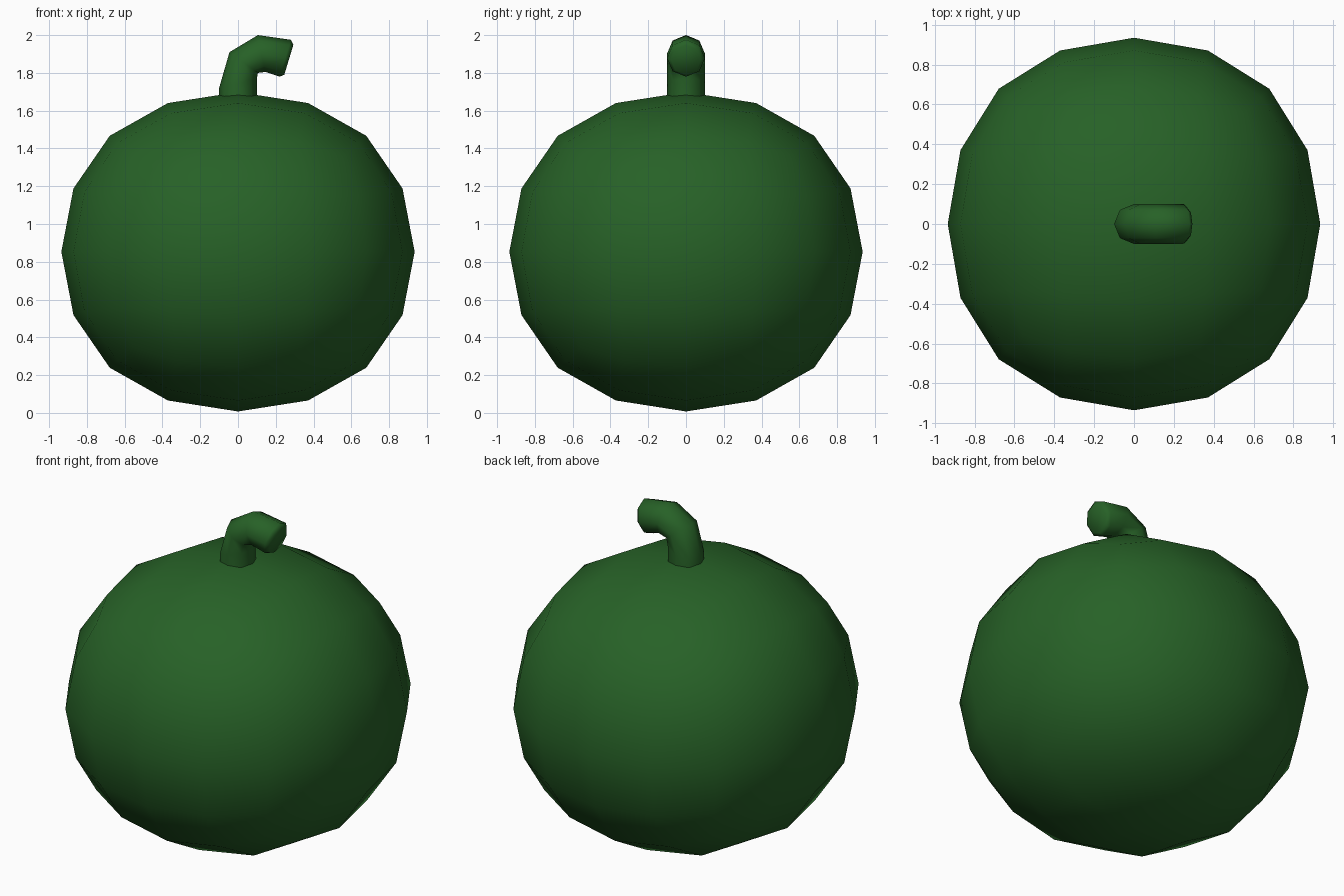
import bpy, bmesh, math
from mathutils import Vector

old = bpy.data.objects.get("Cube")
if old:
    bpy.data.objects.remove(old, do_unlink=True)

# One dark green for the whole model
green = bpy.data.materials.new("dark_green")
green.use_nodes = True
colour = (0.02, 0.12, 0.02, 1)
green.diffuse_color = colour
green.node_tree.nodes["Principled BSDF"].inputs["Base Color"].default_value = colour


def add_object(name, bm):
    bmesh.ops.recalc_face_normals(bm, faces=bm.faces)
    mesh = bpy.data.meshes.new(name)
    bm.to_mesh(mesh)
    bm.free()
    mesh.materials.append(green)
    mesh.shade_smooth()
    obj = bpy.data.objects.new(name, mesh)
    bpy.context.collection.objects.link(obj)
    return obj


# Round body: a slightly squat cube rounded by subdivision
bm = bmesh.new()
bmesh.ops.create_cube(bm, size=2)
bmesh.ops.scale(bm, vec=(1.114, 1.114, 1.007), verts=bm.verts)
body = add_object("fruit_body", bm)
body.location.z = 0.853
subdivision = body.modifiers.new("rounding", 'SUBSURF')
subdivision.levels = subdivision.render_levels = 2

# Bent stem: eight-sided rings given by outer point, inner point (x, z) and half width
rings = [
    ((-0.10, 1.60), (0.10, 1.60), 0.10),
    ((-0.10, 1.72), (0.10, 1.77), 0.10),
    ((-0.045, 1.91), (0.105, 1.80), 0.10),
    ((0.105, 2.00), (0.145, 1.805), 0.10),
    ((0.28, 1.975), (0.22, 1.78), 0.10),
    ((0.293, 1.948), (0.245, 1.79), 0.08),
]
SIDES = 8
bm = bmesh.new()
loops = []
for outer, inner, width in rings:
    a, b = (Vector((x, 0, z)) for x, z in (outer, inner))
    centre, half = (a + b) / 2, (a - b) / 2
    side = Vector((0, width, 0))
    angles = [math.tau * i / SIDES for i in range(SIDES)]
    loops.append([bm.verts.new(centre + half * math.cos(t) + side * math.sin(t)) for t in angles])
for low, high in zip(loops, loops[1:]):
    for i in range(SIDES):
        j = (i + 1) % SIDES
        bm.faces.new((low[i], low[j], high[j], high[i]))
bm.faces.new(loops[0])
bm.faces.new(loops[-1])
stem = add_object("stem", bm)
bpy.ops.object.select_all(action='DESELECT')
stem.select_set(True)
bpy.context.view_layer.objects.active = stem
bpy.ops.object.shade_smooth_by_angle(angle=math.radians(60))
